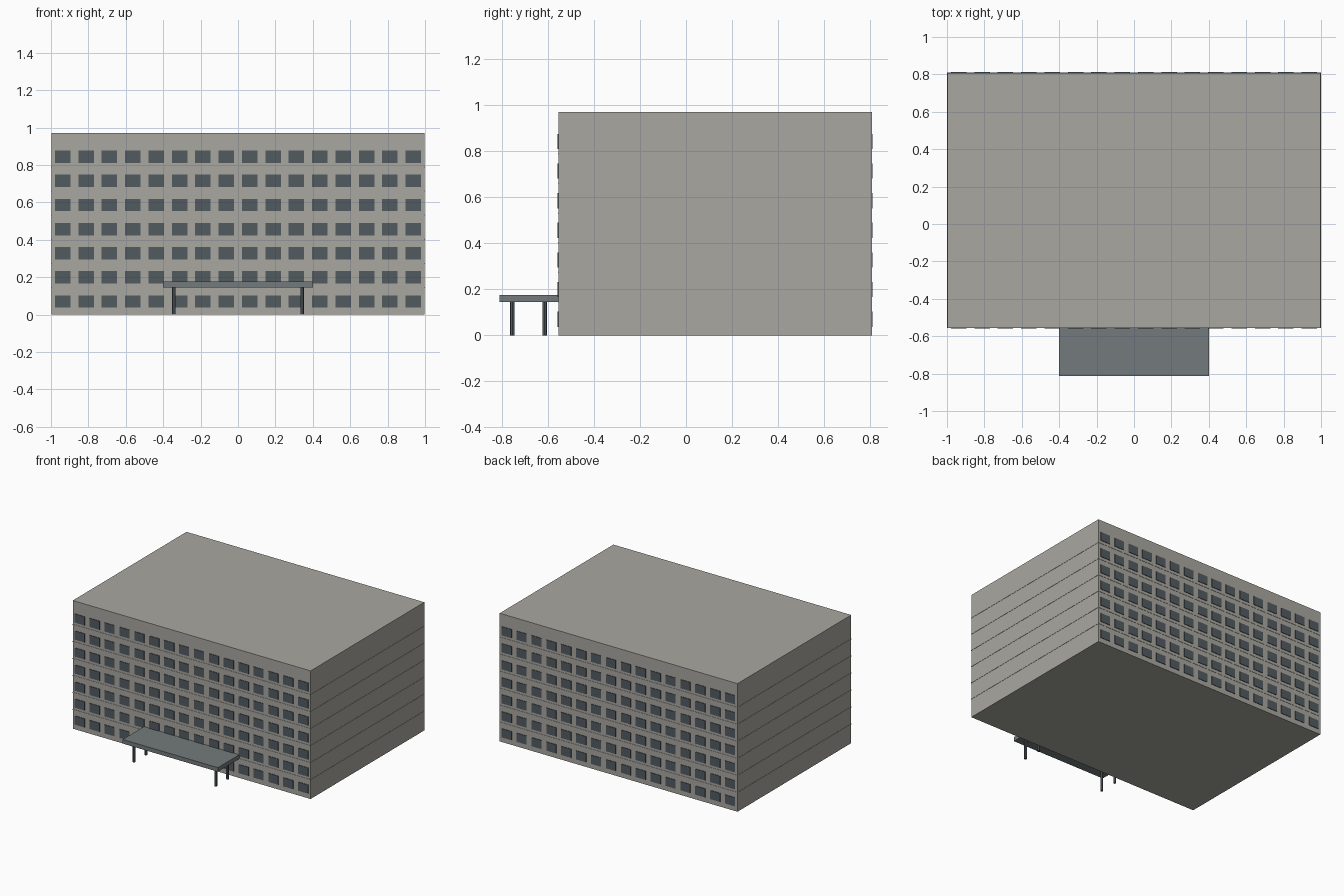
import bpy, bmesh
from mathutils import Matrix, Vector

if "Cube" in bpy.data.objects:
    bpy.data.objects.remove(bpy.data.objects["Cube"])

def material(name, rgb):
    m = bpy.data.materials.new(name)
    m.diffuse_color = (*rgb, 1)
    m.use_nodes = True
    m.node_tree.nodes["Principled BSDF"].inputs["Base Color"].default_value = m.diffuse_color
    return m

WALL = material("concrete", (0.40, 0.39, 0.355))
GLASS = material("window_glass", (0.085, 0.105, 0.118))
CANOPY = material("canopy_grey", (0.175, 0.195, 0.20))
STEEL = material("dark_steel", (0.085, 0.105, 0.115))

def boxes(name, spans, mat):
    """One object from boxes given as (x0, x1, y0, y1, z0, z1)."""
    bm = bmesh.new()
    for x0, x1, y0, y1, z0, z1 in spans:
        centre = Vector(((x0 + x1) / 2, (y0 + y1) / 2, (z0 + z1) / 2))
        size = (x1 - x0, y1 - y0, z1 - z0, 1)
        bmesh.ops.create_cube(bm, size=1, matrix=Matrix.Translation(centre) @ Matrix.Diagonal(size))
    mesh = bpy.data.meshes.new(name)
    bm.to_mesh(mesh)
    bm.free()
    mesh.materials.append(mat)
    ob = bpy.data.objects.new(name, mesh)
    bpy.context.collection.objects.link(ob)
    return ob

FRONT, BACK, TOP = -0.555, 0.808, 0.972
FLOOR, FLOORS, COLS = 0.129, 7, 16
LIP = 0.002

# main block
boxes("building_block", [(-0.998, 0.998, FRONT, BACK, 0, TOP)], WALL)

# thin floor bands wrapping the block
boxes("floor_bands", [(-1, 1, FRONT - LIP, BACK + LIP, z - 0.003, z + 0.003)
                      for z in (0.145 + FLOOR * i for i in range(FLOORS - 1))], WALL)

# window grids on the front and back walls
for side, y in (("front", FRONT), ("back", BACK)):
    spans = []
    for row in range(FLOORS):
        for col in range(COLS):
            x, z = -0.9375 + 0.125 * col, 0.07 + FLOOR * row
            spans.append((x - 0.0415, x + 0.0415, y - 0.004, y + 0.004, z - 0.033, z + 0.033))
    boxes(side + "_windows", spans, GLASS)

# entrance canopy slab
boxes("canopy_roof", [(-0.4, 0.4, -0.812, FRONT, 0.145, 0.176)], CANOPY)

# round canopy posts
for sx, xname in ((-1, "left"), (1, "right")):
    for y, yname in ((-0.755, "front"), (-0.615, "rear")):
        bpy.ops.mesh.primitive_cylinder_add(vertices=12, radius=0.01, depth=0.147,
                                            location=(sx * 0.343, y, 0.0735))
        post = bpy.context.object
        post.name = f"canopy_post_{yname}_{xname}"
        post.data.materials.append(STEEL)
        bpy.ops.object.shade_smooth_by_angle()
